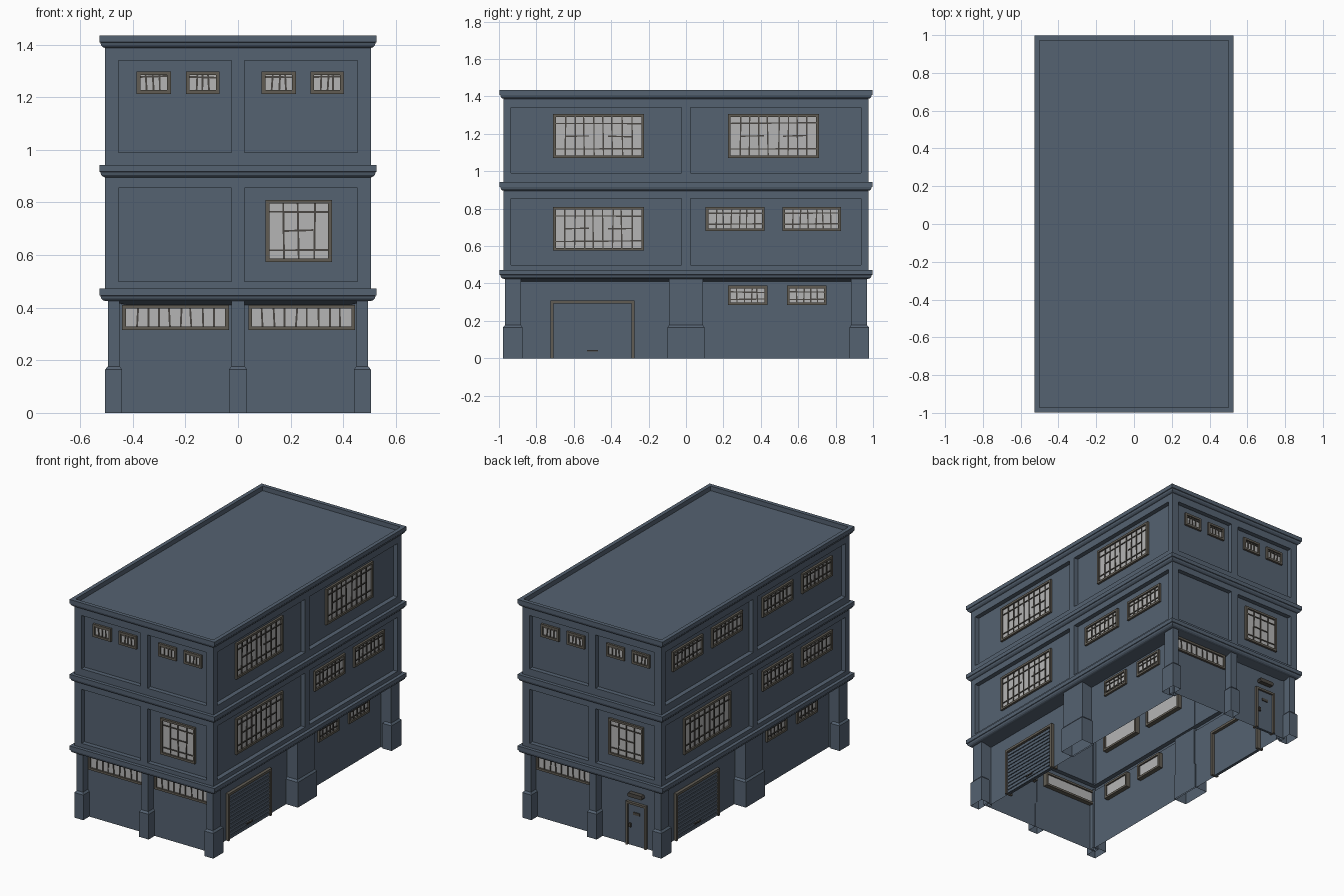
import bpy, bmesh, random

if "Cube" in bpy.data.objects:
    bpy.data.objects.remove(bpy.data.objects["Cube"])
random.seed(4)

def material(name, rgb):
    m = bpy.data.materials.new(name)
    m.diffuse_color = (*rgb, 1)
    m.use_nodes = True
    m.node_tree.nodes["Principled BSDF"].inputs["Base Color"].default_value = m.diffuse_color
    return m

WALL = material("blue_grey_wall", (0.09, 0.122, 0.165))
FRAME = material("brown_frame", (0.12, 0.108, 0.088))
BAR = material("dark_bars", (0.07, 0.064, 0.056))
GLASS = material("pale_glass", (0.46, 0.46, 0.46))

def finish(name, bm, mat):
    bmesh.ops.recalc_face_normals(bm, faces=bm.faces)
    me = bpy.data.meshes.new(name)
    bm.to_mesh(me)
    bm.free()
    me.materials.append(mat)
    ob = bpy.data.objects.new(name, me)
    bpy.context.collection.objects.link(ob)

def loft(bm, sections):
    """Stack of rectangles (x0, x1, y0, y1, z), open below, capped on top."""
    rings = [[bm.verts.new(p) for p in ((a, c, z), (b, c, z), (b, d, z), (a, d, z))]
             for a, b, c, d, z in sections]
    for lo, hi in zip(rings, rings[1:]):
        for i in range(4):
            j = (i + 1) % 4
            bm.faces.new((lo[i], lo[j], hi[j], hi[i]))
    bm.faces.new(rings[-1])

def place(side, plane, u, z, d):
    """Wall coordinates (along, up, outward) to world; back and left are half-turned."""
    x, y = (u, -plane - d) if side in ("front", "back") else (plane + d, u)
    s = -1 if side in ("back", "left") else 1
    return (s * x, s * y, z)

def slab(bm, side, plane, poly, d0, d1):
    a = [bm.verts.new(place(side, plane, u, z, d0)) for u, z in poly]
    b = [bm.verts.new(place(side, plane, u, z, d1)) for u, z in poly]
    bm.faces.new(a)
    bm.faces.new(b)
    n = len(poly)
    for i in range(n):
        j = (i + 1) % n
        bm.faces.new((a[i], a[j], b[j], b[i]))

def rect(u0, u1, z0, z1):
    return [(u0, z0), (u1, z0), (u1, z1), (u0, z1)]

# Shell: recessed ground floor, panelled storeys and cornices in one vertical profile
def cornice(z):
    return [(0, z), (0.008, z + 0.003), (0.015, z + 0.01), (0.018, z + 0.02),
            (0.022, z + 0.022), (0.022, z + 0.048)]

profile = cornice(0.425)
for base, lo, hi, top in ((0.473, 0.50, 0.855, 0.895), (0.943, 0.99, 1.34, 1.387)):
    profile += [(0, base), (0, lo), (-0.03, lo), (-0.03, hi), (0, hi)] + cornice(top)
profile += [(-0.004, 1.435), (-0.004, 1.405)]
bm = bmesh.new()
rects = [(0.42, 0.915, 0), (0.42, 0.915, 0.41), (0.495, 0.967, 0.425)]
rects += [(0.505 + o, 0.975 + o, z) for o, z in profile]
loft(bm, [(-x, x, -y, y, z) for x, y, z in rects])
finish("building_shell", bm, WALL)

# Upright strips between the sunken panels of the upper storeys
bm = bmesh.new()
for z0, z1 in ((0.50, 0.855), (0.99, 1.34)):
    for s in (-1, 1):
        for t in (-1, 1):
            x, y = sorted((s * 0.455, s * 0.505)), sorted((t * 0.935, t * 0.975))
            loft(bm, [(*x, *y, z0), (*x, *y, z1)])
        y = sorted((s * 0.94, s * 0.975))
        loft(bm, [(-0.025, 0.025, *y, z0), (-0.025, 0.025, *y, z1)])
        x = sorted((s * 0.47, s * 0.505))
        loft(bm, [(*x, -0.023, 0.023, z0), (*x, -0.023, 0.023, z1)])
finish("panel_strips", bm, WALL)

# Ground floor pillars with wider plinths
def pillar(bm, base, shaft):
    loft(bm, [(*base, 0), (*base, 0.165), (*shaft, 0.177), (*shaft, 0.428)])

bm = bmesh.new()
for s in (-1, 1):
    for t in (-1, 1):
        def corner(xi, xo, yi, yo):
            return (*sorted((s * xi, s * xo)), *sorted((t * yi, t * yo)))
        pillar(bm, corner(0.44, 0.505, 0.873, 0.978), corner(0.45, 0.495, 0.883, 0.968))
        fill = corner(0.41, 0.452, 0.883, 0.915)
        loft(bm, [(*fill, 0), (*fill, 0.42)])
    pillar(bm, (*sorted((s * 0.41, s * 0.505)), -0.10, 0.10),
           (*sorted((s * 0.41, s * 0.495)), -0.09, 0.09))
    pillar(bm, (-0.035, 0.035, *sorted((s * 0.91, s * 0.978))),
           (-0.025, 0.025, *sorted((s * 0.91, s * 0.968))))
finish("pillars", bm, WALL)

# Windows: frame box through the wall, pane, crooked bars
frames, panes, bars = bmesh.new(), bmesh.new(), bmesh.new()

def surround(bm, side, plane, u0, u1, z0, z1, w, d0, d1, sill=True):
    slab(bm, side, plane, rect(u0, u0 + w, z0, z1), d0, d1)
    slab(bm, side, plane, rect(u1 - w, u1, z0, z1), d0, d1)
    slab(bm, side, plane, rect(u0 + w, u1 - w, z1 - w, z1), d0, d1)
    if sill:
        slab(bm, side, plane, rect(u0 + w, u1 - w, z0, z0 + w), d0, d1)

def window(side, plane, u0, u1, z0, z1, cols, rows=(), mids=()):
    w = 0.014
    surround(frames, side, plane, u0, u1, z0, z1, w, -0.03, 0.014)
    u0, u1, z0, z1 = u0 + w, u1 - w, z0 + w, z1 - w
    slab(panes, side, plane, rect(u0, u1, z0, z1), -0.02, 0.003)
    b, step = 0.0035, (u1 - u0) / cols
    for i in range(1, cols):
        p = u0 + i * step + random.uniform(-0.003, 0.003)
        q = p + random.uniform(-0.005, 0.005)
        slab(bars, side, plane, [(p - b, z0), (p + b, z0), (q + b, z1), (q - b, z1)], 0.002, 0.008)
    for f, start, end in [(r, 0, cols) for r in rows] + [(0.5, *m) for m in mids]:
        p = z0 + f * (z1 - z0)
        q = p + random.uniform(-0.004, 0.004)
        a, c = u0 + start * step, u0 + end * step
        slab(bars, side, plane, [(a, p - b), (c, q - b), (c, q + b), (a, p + b)], 0.002, 0.008)

def big(side, u0, u1, z0, z1):
    window(side, 0.475, u0, u1, z0, z1, 9, (0.17, 0.83), ((1, 3.5), (5.5, 8)))

def pair(side, s, z0, z1):
    for a, b in ((0.105, 0.42), (0.515, 0.828)):
        a, b = sorted((s * a, s * b))
        window(side, 0.475, a, b, z0, z1, 7, (0.22, 0.8))

for side in ("front", "back"):
    for a, b in ((-0.385, -0.255), (-0.198, -0.07), (0.09, 0.22), (0.275, 0.402)):
        window(side, 0.945, a, b, 1.213, 1.298, 4, (0.88,))
    window(side, 0.945, 0.105, 0.357, 0.573, 0.81, 4, (0.15, 0.85), ((1, 3),))
    window(side, 0.915, -0.44, -0.035, 0.315, 0.41, 9)
window_right = (0.04, 0.445, 0.315, 0.41)
window("front", 0.915, *window_right, 9)
for side in ("right", "left"):
    big(side, -0.71, -0.225, 0.575, 0.81)
    pair(side, 1, 0.68, 0.81)
    for a, b in ((0.225, 0.435), (0.54, 0.752)):
        window(side, 0.42, a, b, 0.285, 0.388, 5, (0.2, 0.75))
big("right", -0.71, -0.225, 1.07, 1.305)
big("right", 0.225, 0.71, 1.07, 1.305)
for s in (-1, 1):
    pair("left", s, 1.165, 1.295)

# Roller garage doors on both long sides
doors = bmesh.new()
for side in ("right", "left"):
    surround(frames, side, 0.42, -0.725, -0.275, 0, 0.31, 0.016, -0.03, 0.02, False)
    slab(doors, side, 0.42, rect(-0.709, -0.291, 0, 0.294), -0.01, 0.003)
    for i in range(12):
        z = 0.002 + i * 0.0243
        slab(doors, side, 0.42, rect(-0.709, -0.291, z, z + 0.019), 0.002, 0.011)
    slab(bars, side, 0.42, rect(-0.53, -0.47, 0.036, 0.044), 0.01, 0.018)

# Back entrance: door, peep slot, handle and lamp above
surround(frames, "back", 0.915, 0.213, 0.362, 0, 0.285, 0.014, -0.02, 0.018, False)
slab(doors, "back", 0.915, rect(0.227, 0.348, 0, 0.271), -0.01, 0.006)
slab(bars, "back", 0.915, rect(0.265, 0.31, 0.205, 0.222), 0.005, 0.012)
slab(bars, "back", 0.915, rect(0.235, 0.25, 0.12, 0.145), 0.005, 0.018)
slab(bars, "back", 0.915, [(0.24, 0.325), (0.335, 0.325), (0.342, 0.335),
                           (0.335, 0.35), (0.24, 0.35), (0.233, 0.335)], 0, 0.03)

finish("window_and_door_frames", frames, FRAME)
finish("window_panes", panes, GLASS)
finish("window_bars_and_fittings", bars, BAR)
finish("doors", doors, WALL)
